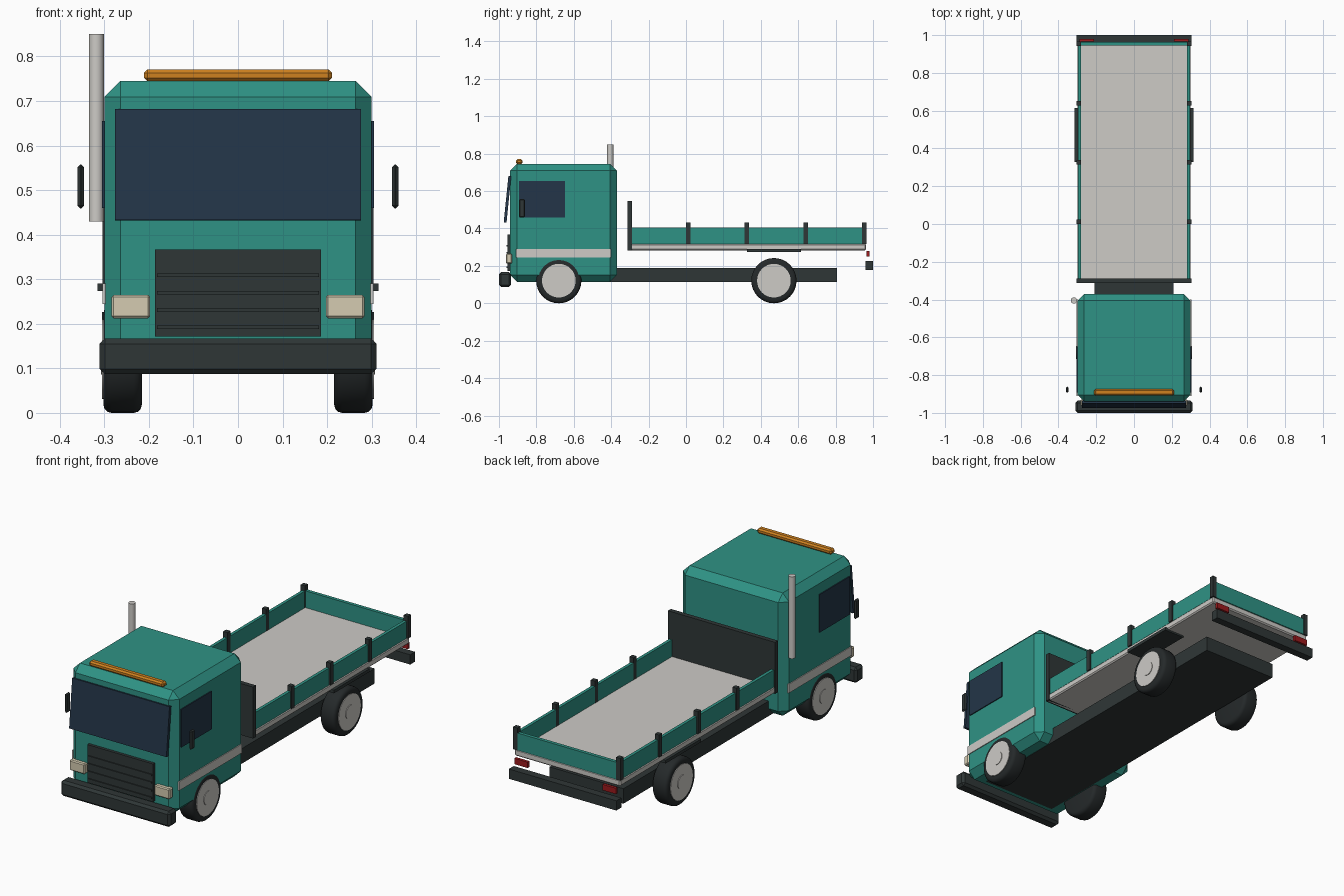
import bpy, bmesh, math
from mathutils import Matrix, Vector

old = bpy.data.objects.get("Cube")
if old:
    bpy.data.objects.remove(old, do_unlink=True)


def material(name, r, g, b):
    m = bpy.data.materials.new(name)
    m.use_nodes = True
    m.diffuse_color = (r, g, b, 1)
    m.node_tree.nodes["Principled BSDF"].inputs["Base Color"].default_value = (r, g, b, 1)
    return m


TEAL = material("teal_paint", 0.028, 0.29, 0.235)
DARK = material("dark_trim", 0.028, 0.037, 0.037)
TYRE = material("tyre_rubber", 0.018, 0.022, 0.023)
GLASS = material("blue_glass", 0.017, 0.036, 0.065)
LIGHT = material("light_grey", 0.61, 0.595, 0.565)
ORANGE = material("amber", 0.62, 0.22, 0.014)
RED = material("red_lamp", 0.33, 0.01, 0.012)
CREAM = material("headlight_cream", 0.66, 0.6, 0.44)


def finish(name, bm, mat, smooth=False):
    bmesh.ops.recalc_face_normals(bm, faces=bm.faces)
    me = bpy.data.meshes.new(name)
    bm.to_mesh(me)
    bm.free()
    me.materials.append(mat)
    ob = bpy.data.objects.new(name, me)
    bpy.context.collection.objects.link(ob)
    if smooth:
        bpy.ops.object.select_all(action='DESELECT')
        ob.select_set(True)
        bpy.context.view_layer.objects.active = ob
        bpy.ops.object.shade_smooth_by_angle(angle=math.radians(35))
    return ob


def box(name, xs, ys, zs, mat, bevel=0.0, tilt=0.0):
    """Box from its extents, with chamfered edges and a tilt about x."""
    lo, hi = Vector((xs[0], ys[0], zs[0])), Vector((xs[1], ys[1], zs[1]))
    bm = bmesh.new()
    bmesh.ops.create_cube(bm, size=1)
    bmesh.ops.scale(bm, vec=hi - lo, verts=bm.verts)
    if bevel:
        bmesh.ops.bevel(bm, geom=bm.edges[:], offset=bevel, segments=1, affect='EDGES')
    place = Matrix.Translation((lo + hi) / 2) @ Matrix.Rotation(tilt, 4, 'X')
    bmesh.ops.transform(bm, matrix=place, verts=bm.verts)
    return finish(name, bm, mat)


def pair(name, xs, ys, zs, mat, bevel=0.0):
    """The same box on the left (+x) and the right (-x)."""
    box("left_" + name, xs, ys, zs, mat, bevel)
    box("right_" + name, (-xs[1], -xs[0]), ys, zs, mat, bevel)


def cylinder(name, centre, radius, length, mat, axis='X', bevel=0.0, segments=2, sides=32):
    bm = bmesh.new()
    bmesh.ops.create_cone(bm, cap_ends=True, segments=sides, radius1=radius,
                          radius2=radius, depth=length)
    if bevel:
        rims = [e for e in bm.edges if any(len(f.verts) > 4 for f in e.link_faces)]
        bmesh.ops.bevel(bm, geom=rims, offset=bevel, segments=segments,
                        profile=0.5, affect='EDGES')
    turn = Matrix.Rotation(math.pi / 2, 4, 'Y') if axis == 'X' else Matrix()
    bmesh.ops.transform(bm, matrix=Matrix.Translation(centre) @ turn, verts=bm.verts)
    return finish(name, bm, mat, smooth=True)


# Chassis and cab
box("chassis", (-0.21, 0.21), (-0.88, 0.807), (0.113, 0.19), DARK)
box("cab", (-0.3, 0.3), (-0.94, -0.37), (0.115, 0.745), TEAL, 0.036)
box("windshield", (-0.276, 0.276), (-0.962, -0.947), (0.432, 0.682), GLASS, tilt=-0.1)
pair("side_window", (0.297, 0.305), (-0.893, -0.648), (0.46, 0.655), GLASS)
pair("cab_stripe", (0.297, 0.304), (-0.91, -0.4), (0.244, 0.29), LIGHT)

# Cab front
box("grille", (-0.186, 0.186), (-0.955, -0.935), (0.172, 0.367), DARK)
for i in range(4):
    z = 0.192 + i * 0.039
    box(f"grille_slat_{i + 1}", (-0.182, 0.182), (-0.96, -0.95), (z - 0.004, z + 0.004), DARK)
pair("headlight", (0.197, 0.284), (-0.962, -0.93), (0.212, 0.265), CREAM, 0.005)
box("front_bumper", (-0.311, 0.311), (-1.0, -0.935), (0.087, 0.167), DARK, 0.012)
pair("mirror", (0.346, 0.36), (-0.893, -0.861), (0.459, 0.558), DARK, 0.006)

# Roof light bar and exhaust stack
box("roof_light_bar", (-0.211, 0.211), (-0.909, -0.874), (0.744, 0.771), ORANGE, 0.008)
cylinder("exhaust_stack", (-0.318, -0.405, 0.64), 0.017, 0.42, LIGHT, axis='Z', sides=16)

# Load bed
box("deck", (-0.3, 0.3), (-0.31, 0.963), (0.283, 0.318), LIGHT, 0.006)
box("headboard", (-0.304, 0.304), (-0.312, -0.288), (0.283, 0.547), DARK)
pair("side_board", (0.281, 0.297), (-0.3, 0.96), (0.316, 0.404), TEAL)
box("tailgate", (-0.29, 0.29), (0.946, 0.964), (0.316, 0.404), TEAL)
for i in range(4):
    y = 0.012 + i * 0.314
    pair(f"post_{i + 1}", (0.28, 0.304), (y - 0.012, y + 0.012), (0.316, 0.431), DARK)

# Rear end
box("rear_bumper", (-0.305, 0.305), (0.96, 1.0), (0.177, 0.227), DARK)
pair("tail_light", (0.212, 0.288), (0.965, 0.98), (0.249, 0.279), RED)
pair("mudguard", (0.2, 0.315), (0.327, 0.615), (0.274, 0.29), DARK)

# Wheels
for side, s in (("left", 1), ("right", -1)):
    for end, y in (("front", -0.68), ("rear", 0.47)):
        cylinder(f"{end}_{side}_tyre", (s * 0.259, y, 0.121), 0.121, 0.086, TYRE,
                 bevel=0.018, segments=3)
        cylinder(f"{end}_{side}_rim", (s * 0.27, y, 0.121), 0.09, 0.07, LIGHT)
        cylinder(f"{end}_{side}_hub_cap", (s * 0.28, y, 0.121), 0.035, 0.056, LIGHT, sides=16)
